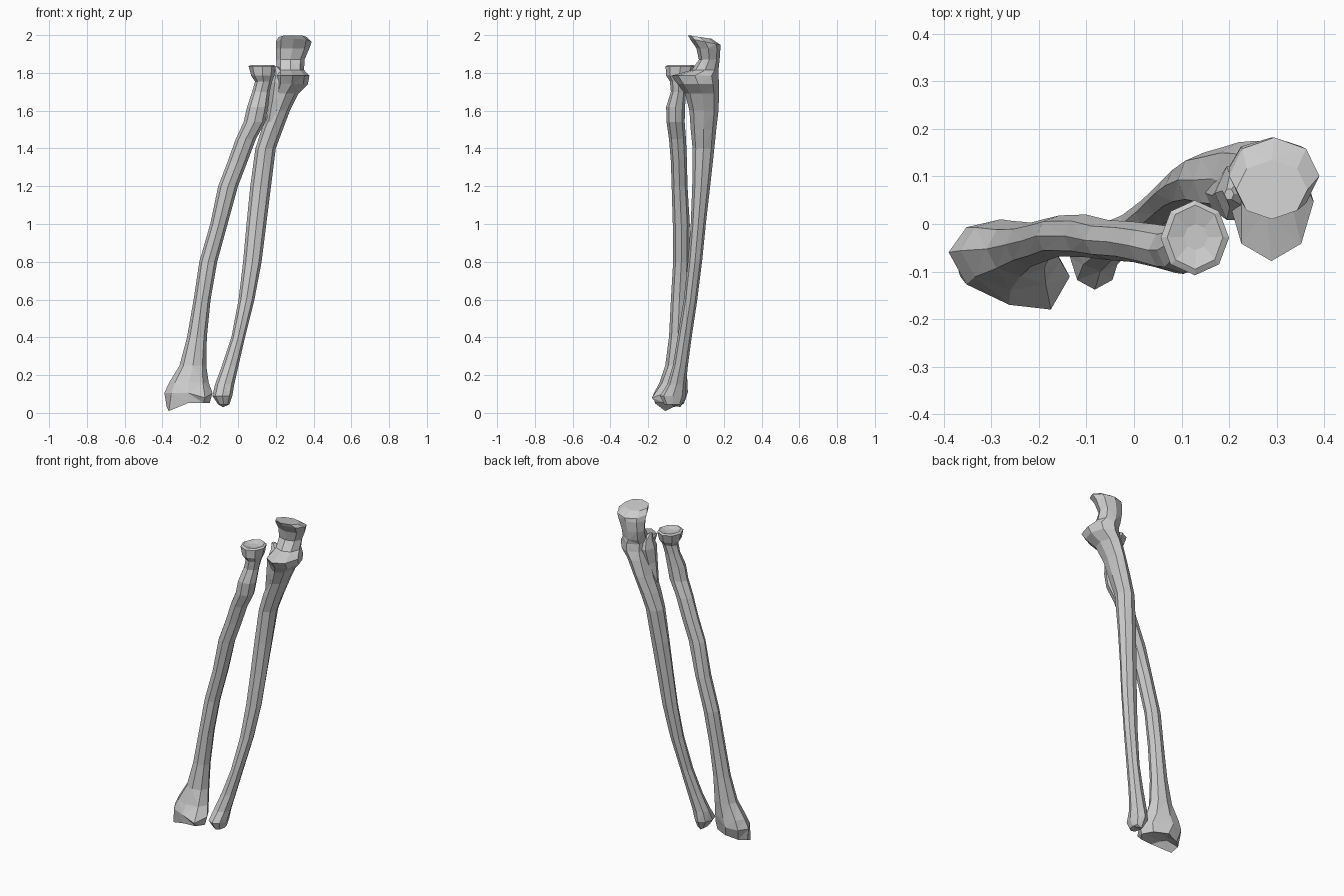
import bpy, bmesh, math
from mathutils import Vector


def loft(name, rings, sides=8, pulls=()):
    """Skin rings given as (x0, x1, y0, y1, z, slope of z along y, skew of y along x)."""
    bm = bmesh.new()
    loops = []
    for x0, x1, y0, y1, z, *extra in rings:
        tilt, skew = (extra + [0, 0])[:2]
        cx, cy, rx, ry = (x0 + x1) / 2, (y0 + y1) / 2, (x1 - x0) / 2, (y1 - y0) / 2
        loop = []
        for i in range(sides):
            a = math.tau * i / sides
            dx, dy = rx * math.cos(a), ry * math.sin(a)
            dy += skew * dx
            loop.append(bm.verts.new((cx + dx, cy + dy, z + tilt * dy)))
        loops.append(loop)
    for lo, hi in zip(loops, loops[1:]):
        for i in range(sides):
            j = (i + 1) % sides
            bm.faces.new((lo[i], lo[j], hi[j], hi[i]))
    bm.faces.new(loops[0])
    bm.faces.new(loops[-1])
    # drag the nearest unused vertex out to each bony point
    free = list(bm.verts)
    for p in pulls:
        p = Vector(p)
        v = min(free, key=lambda v: (v.co - p).length)
        v.co = p
        free.remove(v)
    bmesh.ops.triangulate(bm, faces=bm.faces[:])
    bmesh.ops.recalc_face_normals(bm, faces=bm.faces[:])
    me = bpy.data.meshes.new(name)
    bm.to_mesh(me)
    bm.free()
    ob = bpy.data.objects.new(name, me)
    bpy.context.collection.objects.link(ob)
    return ob


# Radius: wide wrist end, slim shaft, tuberosity, neck and dished head
loft("radius_bone", [
    (-0.31, -0.20, -0.12, -0.05, 0.06),
    (-0.378, -0.15, -0.165, -0.01, 0.052, 0, -0.2),
    (-0.39, -0.135, -0.17, 0.0, 0.105, 0, -0.2),
    (-0.365, -0.155, -0.14, 0.007, 0.16, 0, -0.1),
    (-0.31, -0.168, -0.11, 0.005, 0.25),
    (-0.27, -0.165, -0.09, 0.003, 0.40),
    (-0.235, -0.145, -0.08, 0.01, 0.60),
    (-0.205, -0.11, -0.068, 0.018, 0.80),
    (-0.147, -0.055, -0.07, 0.02, 1.00),
    (-0.105, 0.0, -0.076, 0.008, 1.20),
    (-0.055, 0.05, -0.08, 0.005, 1.33),
    (-0.012, 0.095, -0.09, 0.0, 1.45),
    (0.03, 0.145, -0.103, -0.007, 1.54),
    (0.048, 0.16, -0.105, -0.005, 1.62),
    (0.075, 0.168, -0.08, 0.0, 1.70),
    (0.09, 0.18, -0.085, 0.01, 1.755),
    (0.07, 0.192, -0.105, 0.035, 1.785),
    (0.056, 0.20, -0.108, 0.05, 1.835),
    (0.07, 0.187, -0.095, 0.04, 1.842),
    (0.105, 0.155, -0.055, 0.0, 1.832),
], pulls=[(-0.366, -0.11, 0.01), (-0.378, -0.065, 0.032), (-0.338, -0.03, 0.035),
          (-0.175, -0.18, 0.08), (-0.28, 0.01, 0.11)])

# Ulna: small wrist head, curved shaft, coronoid shelf, notch and hooked top
loft("ulna_bone", [
    (-0.105, -0.045, -0.115, -0.02, 0.045),
    (-0.135, -0.03, -0.138, 0.0, 0.09),
    (-0.122, -0.02, -0.10, 0.0, 0.15),
    (-0.085, 0.003, -0.07, 0.01, 0.25),
    (-0.035, 0.037, -0.045, 0.03, 0.40),
    (0.003, 0.087, -0.012, 0.06, 0.60),
    (0.027, 0.125, 0.01, 0.085, 0.80),
    (0.045, 0.15, 0.025, 0.105, 1.00),
    (0.065, 0.175, 0.033, 0.128, 1.20),
    (0.092, 0.20, 0.035, 0.15, 1.40),
    (0.125, 0.237, 0.025, 0.16, 1.50),
    (0.165, 0.275, 0.018, 0.172, 1.60),
    (0.19, 0.32, -0.005, 0.175, 1.69),
    (0.20, 0.37, -0.045, 0.175, 1.74),
    (0.20, 0.378, -0.078, 0.172, 1.785),
    (0.205, 0.35, 0.03, 0.172, 1.815),
    (0.202, 0.352, 0.068, 0.178, 1.87),
    (0.20, 0.378, 0.055, 0.182, 1.93),
    (0.20, 0.39, 0.02, 0.182, 1.965, -0.2),
    (0.215, 0.365, 0.01, 0.135, 1.99, -0.15),
], pulls=[(-0.08, -0.03, 0.03)])

# Small crest on the ulna beside the radius head
loft("ulna_notch_crest", [
    (0.15, 0.20, 0.03, 0.10, 1.54),
    (0.165, 0.24, 0.01, 0.11, 1.66),
    (0.17, 0.27, 0.0, 0.13, 1.75),
    (0.185, 0.25, 0.03, 0.11, 1.80),
    (0.19, 0.21, 0.05, 0.075, 1.835),
], sides=6)
